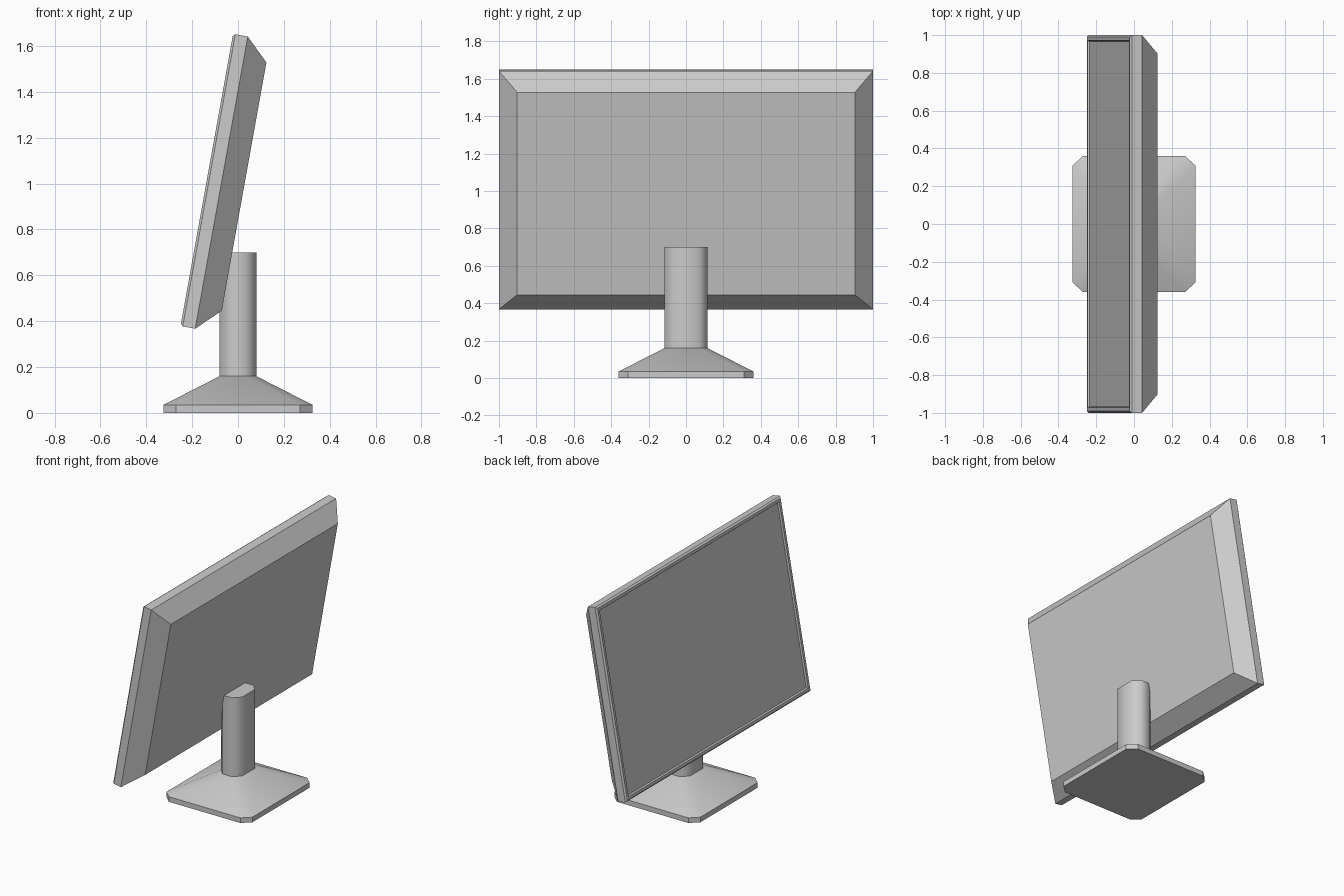
import bpy, bmesh, math
from mathutils import Matrix

if "Cube" in bpy.data.objects:
    bpy.data.objects.remove(bpy.data.objects["Cube"])


def loft(name, rings, matrix=Matrix(), smooth=None):
    """Skin a stack of equal-sized point rings and cap both ends."""
    bm = bmesh.new()
    loops = [[bm.verts.new(matrix @ Matrix.Translation(p).translation) for p in ring] for ring in rings]
    n = len(loops[0])
    for a, b in zip(loops, loops[1:]):
        for i in range(n):
            j = (i + 1) % n
            bm.faces.new((a[i], a[j], b[j], b[i]))
    bm.faces.new(loops[0][::-1])
    bm.faces.new(loops[-1])
    bmesh.ops.recalc_face_normals(bm, faces=bm.faces)
    mesh = bpy.data.meshes.new(name)
    bm.to_mesh(mesh)
    bm.free()
    obj = bpy.data.objects.new(name, mesh)
    bpy.context.collection.objects.link(obj)
    if smooth:
        bpy.ops.object.select_all(action='DESELECT')
        obj.select_set(True)
        bpy.context.view_layer.objects.active = obj
        bpy.ops.object.shade_smooth_by_angle(angle=math.radians(smooth))
    return obj


def octagon(x, y, cx, cy, z):
    return [(x, -y + cy, z), (x, y - cy, z), (x - cx, y, z), (-x + cx, y, z),
            (-x, y - cy, z), (-x, -y + cy, z), (-x + cx, -y, z), (x - cx, -y, z)]


def panel_ring(inset, depth):
    y, z = 1 - inset, 0.647 - inset
    return [(depth, -y, -z), (depth, y, -z), (depth, y, z), (depth, -y, z)]


# Foot: chamfered plate sloping up to the column
loft("base", [octagon(0.325, 0.36, 0.055, 0.05, 0),
              octagon(0.325, 0.36, 0.055, 0.05, 0.035),
              octagon(0.08, 0.115, 0.045, 0.045, 0.16)], smooth=30)

# Upright column running into the back of the panel
loft("column", [octagon(0.08, 0.115, 0.045, 0.045, z) for z in (0.16, 0.70)], smooth=50)

# Tilted panel: recessed screen, bezel, rim and sloped back
tilt = Matrix.Translation((-0.072, 0, 1.004)) @ Matrix.Rotation(math.radians(10.2), 4, 'Y')
profile = [(0.035, -0.055), (0.029, -0.065), (0.010, -0.065),
           (0.0, -0.055), (0.0, 0.0), (0.097, 0.10)]
loft("screen_panel", [panel_ring(*p) for p in profile], tilt)
